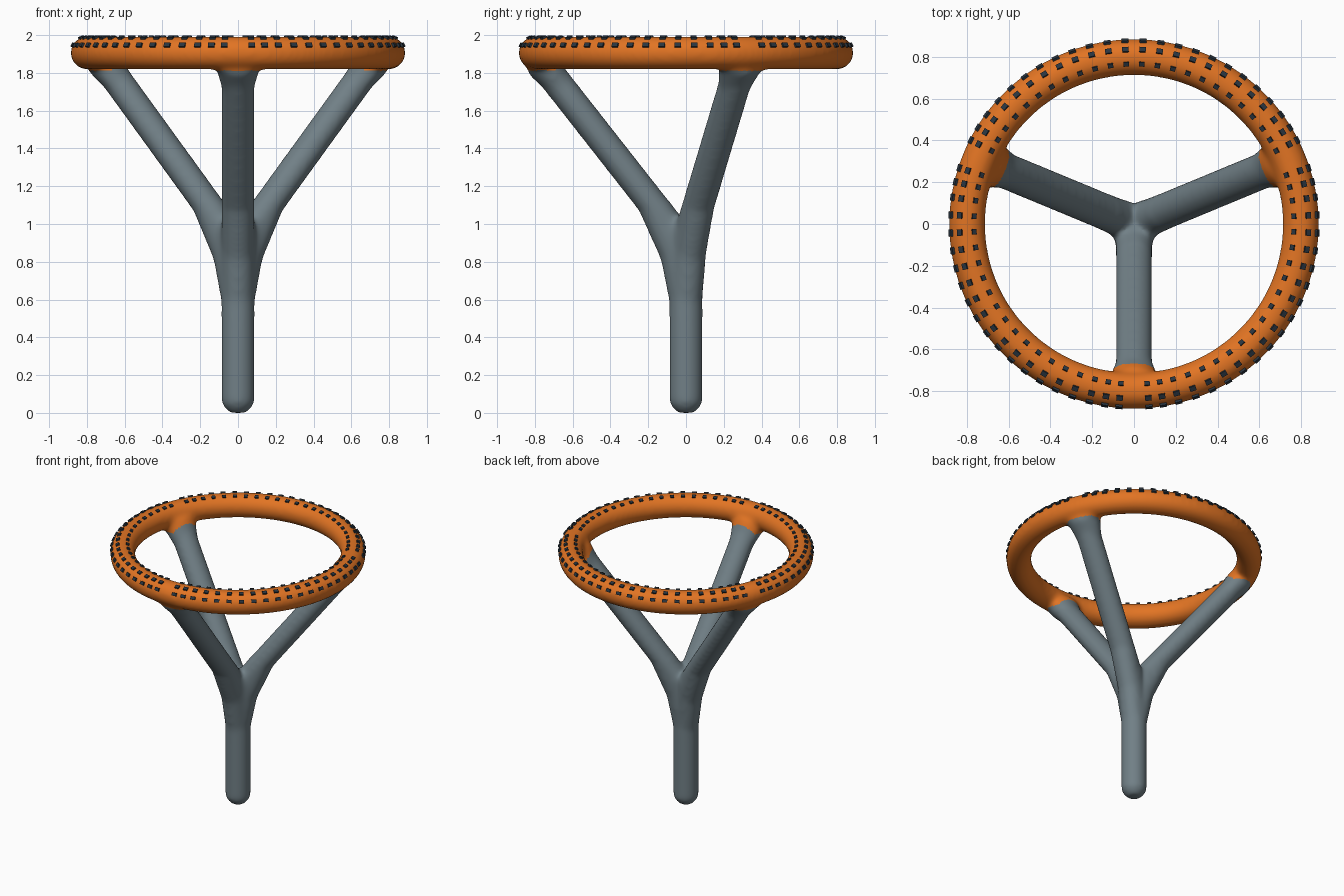
import bpy, bmesh, math
from mathutils import Vector, Matrix

if "Cube" in bpy.data.objects:
    bpy.data.objects.remove(bpy.data.objects["Cube"])

RING_R, TUBE_R, RING_Z = 0.799, 0.088, 1.906
ARM_DEGREES = (-90, 22.5, 157.5)
ARM_ANGLES = [math.radians(a) for a in ARM_DEGREES]


def material(name, rgb):
    m = bpy.data.materials.new(name)
    m.diffuse_color = (*rgb, 1)
    m.use_nodes = True
    m.node_tree.nodes["Principled BSDF"].inputs["Base Color"].default_value = m.diffuse_color
    return m


steel = material("slate grey", (0.165, 0.215, 0.24))
orange = material("orange", (0.76, 0.175, 0.017))
dark = material("dark navy", (0.022, 0.035, 0.05))


def cone(bm, a, b, ra, rb, flat=1.0):
    """Closed cone from a to b; flat squeezes it in the radial direction."""
    a, b = Vector(a), Vector(b)
    d = (b - a).normalized()
    side = Vector((0, 0, 1)).cross(d)
    side = side.normalized() if side.length > 1e-4 else Vector((0, 1, 0))
    up = d.cross(side)
    rot = Matrix((side, up, d)).transposed().to_4x4()
    mat = Matrix.Translation((a + b) / 2) @ rot @ Matrix.Diagonal((1, flat, 1, 1))
    bmesh.ops.create_cone(bm, cap_ends=True, segments=32, radius1=ra, radius2=rb,
                          depth=(b - a).length, matrix=mat)


def torus(bm, big, small, z, n=96, k=24):
    vs = [[bm.verts.new(((big + small * math.cos(p)) * math.cos(t),
                         (big + small * math.cos(p)) * math.sin(t),
                         z + small * math.sin(p)))
           for p in (2 * math.pi * j / k for j in range(k))]
          for t in (2 * math.pi * i / n for i in range(n))]
    for i in range(n):
        for j in range(k):
            i2, j2 = (i + 1) % n, (j + 1) % k
            bm.faces.new((vs[i][j], vs[i2][j], vs[i2][j2], vs[i][j2]))


def make_object(name, bm, mats):
    me = bpy.data.meshes.new(name)
    bm.to_mesh(me)
    bm.free()
    for m in mats:
        me.materials.append(m)
    ob = bpy.data.objects.new(name, me)
    bpy.context.collection.objects.link(ob)
    return ob


# Ring, three arms and stem, melted into one smooth body
bm = bmesh.new()
torus(bm, RING_R, TUBE_R, RING_Z)
cone(bm, (0, 0, 0.045), (0, 0, 0.98), 0.088, 0.09)
cone(bm, (0, 0, 0.0), (0, 0, 0.05), 0.05, 0.087)
start = Vector((0, 0, 0.88))
for a in ARM_ANGLES:
    end = Vector((0.8 * math.cos(a), 0.8 * math.sin(a), 1.9))
    cone(bm, start, start.lerp(end, 0.97), 0.088, 0.088, 0.9)
    # curved root where the arm leaves the stem
    cone(bm, (0, 0, 0.56), start.lerp(end, 0.09), 0.082, 0.092)
    cone(bm, (0, 0, 0.72), start.lerp(end, 0.2), 0.084, 0.088)
    # flared tip under the ring
    cone(bm, start.lerp(end, 0.82), start.lerp(end, 0.955), 0.086, 0.125, 0.76)
body = make_object("ring_stand", bm, [steel, orange])
bpy.context.view_layer.objects.active = body
body.select_set(True)
mod = body.modifiers.new("melt", 'REMESH')
mod.mode = 'VOXEL'
mod.voxel_size = 0.014
bpy.ops.object.modifier_apply(modifier=mod.name)
mod = body.modifiers.new("soften", 'SMOOTH')
mod.factor, mod.iterations = 0.5, 22
bpy.ops.object.modifier_apply(modifier=mod.name)

# Orange wherever the surface hugs the ring
for p in body.data.polygons:
    c = p.center
    d = math.hypot(math.hypot(c.x, c.y) - RING_R, c.z - RING_Z)
    p.material_index = 1 if d < 0.135 and c.z > 1.812 else 0
    p.use_smooth = True


def stud_angle(deg):
    """Push studs apart on either side of each arm."""
    for arm in ARM_DEGREES:
        d = (deg - arm + 180) % 360 - 180
        deg += math.copysign(1.9 * math.exp(-((abs(d) - 2.8) / 6) ** 2), d)
    return math.radians(deg)


# Three rows of small studs round the ring
COUNT = 64
bm = bmesh.new()
for polar, w, h in ((28, 0.034, 0.023), (66, 0.031, 0.024), (112, 0.026, 0.021)):
    p = math.radians(polar)
    for i in range(COUNT):
        t = stud_angle(-90 + 360 * (i + 0.5) / COUNT)
        radial = Vector((math.cos(t), math.sin(t), 0))
        normal = radial * math.cos(p) + Vector((0, 0, math.sin(p)))
        tangent = Vector((-math.sin(t), math.cos(t), 0))
        rot = Matrix((tangent, normal.cross(tangent), normal)).transposed().to_4x4()
        pos = radial * RING_R + Vector((0, 0, RING_Z)) + normal * 0.085
        bmesh.ops.create_cube(bm, size=1, matrix=Matrix.Translation(pos) @ rot
                              @ Matrix.Diagonal((w, h, 0.02, 1)))
make_object("grip_studs", bm, [dark])
